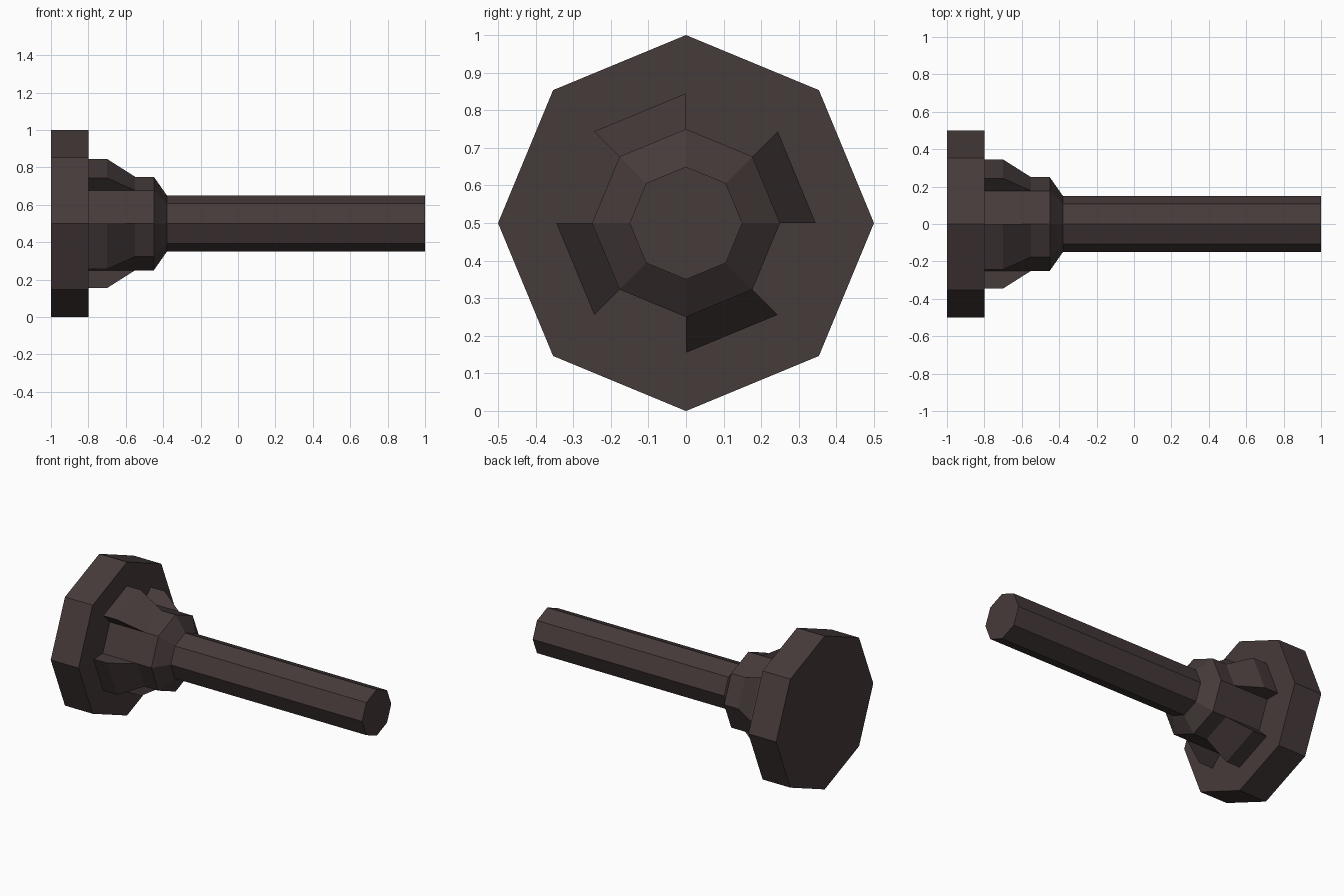
import bpy, bmesh, math

if "Cube" in bpy.data.objects:
    bpy.data.objects.remove(bpy.data.objects["Cube"])

SIDES = 8
AXIS_Z = 0.5

brown = bpy.data.materials.new("dark_brown_metal")
brown.diffuse_color = (0.062, 0.043, 0.043, 1.0)
brown.use_nodes = True
brown.node_tree.nodes["Principled BSDF"].inputs["Base Color"].default_value = brown.diffuse_color

# Half profiles as (x, radius): flange, hub, taper, shaft
flange = [(-1.0, 0.0), (-1.0, 0.5), (-0.8, 0.5), (-0.8, 0.345)]
fin = [(-0.7, 0.345), (-0.55, 0.25)]
plain = [(-0.8, 0.25), (-0.55, 0.25)]
shaft = [(-0.45, 0.25), (-0.38, 0.15), (1.0, 0.15), (1.0, 0.0)]


def point(x, r, i):
    a = math.tau * i / SIDES
    return (x, r * math.cos(a), AXIS_Z + r * math.sin(a))


bm = bmesh.new()


def add_face(coords):
    # Skip repeated points at the axis
    unique = list(dict.fromkeys(coords))
    bm.faces.new([bm.verts.new(c) for c in unique])


for i in range(SIDES):
    # Every second sector carries a raised fin
    profile = flange + (fin if i % 2 == 0 else plain) + shaft
    for (x0, r0), (x1, r1) in zip(profile, profile[1:]):
        add_face([point(x0, r0, i), point(x1, r1, i),
                  point(x1, r1, i + 1), point(x0, r0, i + 1)])
    # Fin side wall
    wall = [plain[0], flange[-1], fin[0], fin[1]]
    add_face([point(x, r, i) for x, r in wall])

# Weld into one skin and merge the flat end caps
bmesh.ops.remove_doubles(bm, verts=bm.verts[:], dist=1e-4)
bmesh.ops.recalc_face_normals(bm, faces=bm.faces[:])
for x in (-1.0, 1.0):
    caps = [f for f in bm.faces if all(abs(v.co.x - x) < 1e-4 for v in f.verts)]
    bmesh.ops.dissolve_faces(bm, faces=caps, use_verts=True)

mesh = bpy.data.meshes.new("finned_flange_shaft")
bm.to_mesh(mesh)
bm.free()
mesh.materials.append(brown)
obj = bpy.data.objects.new("finned_flange_shaft", mesh)
bpy.context.collection.objects.link(obj)
